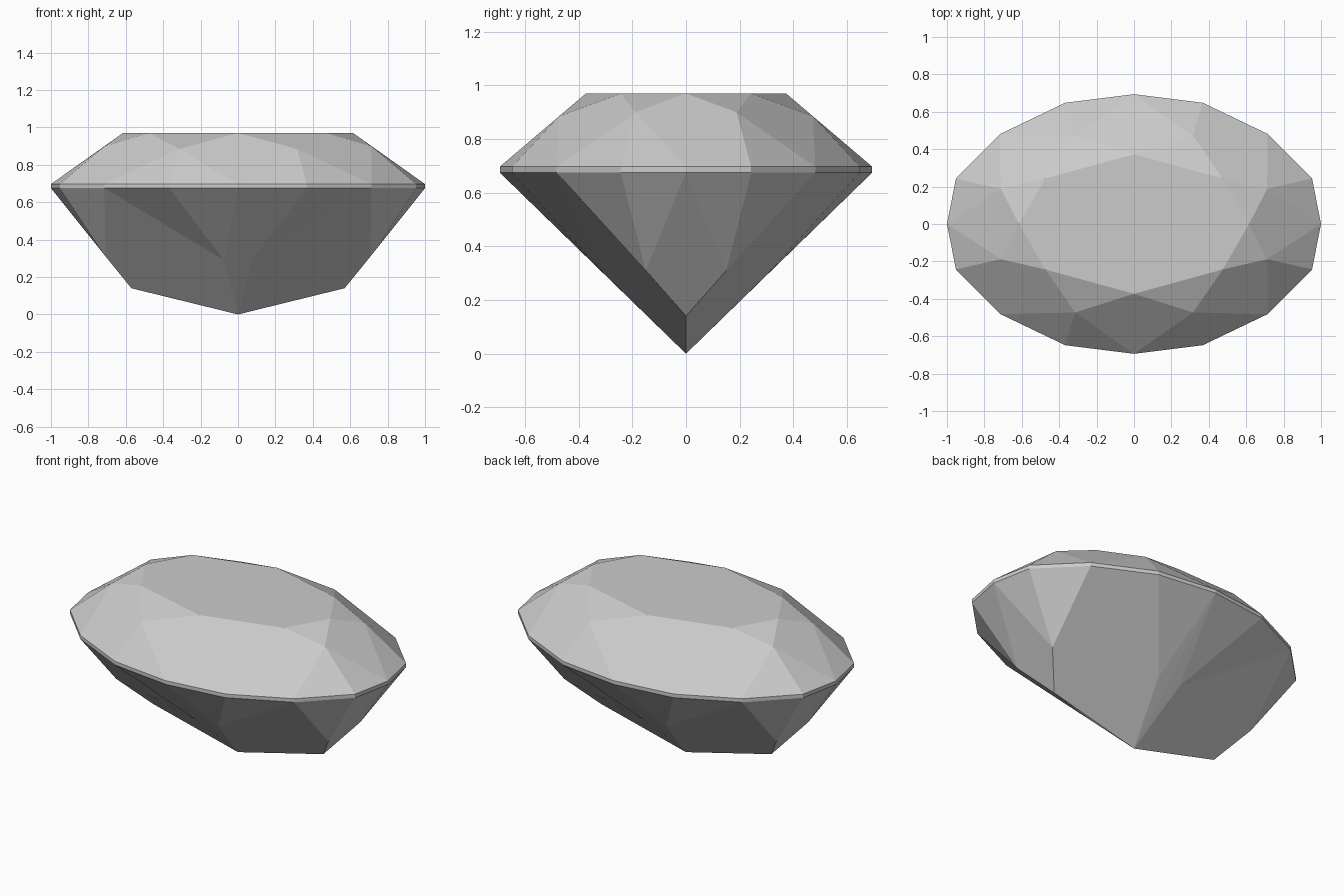
import bpy, bmesh

cube = bpy.data.objects.get("Cube")
if cube:
    bpy.data.objects.remove(cube, do_unlink=True)

# Material
stone = bpy.data.materials.new("pale grey stone")
stone.use_nodes = True
GREY = (0.6, 0.6, 0.6, 1.0)
stone.diffuse_color = GREY
stone.node_tree.nodes["Principled BSDF"].inputs["Base Color"].default_value = GREY

# Heights of the main levels
TABLE_Z, GIRDLE_TOP, GIRDLE_BOTTOM = 0.97, 0.697, 0.675

# Girdle outline of one quadrant, from the long end to the broad side
outline = [(1, 0), (0.952, 0.243), (0.714, 0.482), (0.368, 0.648), (0, 0.694)]

bm = bmesh.new()
upper = [bm.verts.new((x, y, GIRDLE_TOP)) for x, y in outline]
lower = [bm.verts.new((x, y, GIRDLE_BOTTOM)) for x, y in outline]

# Crown corners
table_mid = bm.verts.new((0, 0, TABLE_Z))
table_end = bm.verts.new((0.615, 0, TABLE_Z))
table_corner = bm.verts.new((0.475, 0.243, TABLE_Z))
table_side = bm.verts.new((0, 0.373, TABLE_Z))
star_end = bm.verts.new((0.712, 0.188, 0.9))
star_side = bm.verts.new((0.315, 0.473, 0.885))
end_top = upper[0]
side_top = upper[4]

# Pavilion corners
culet = bm.verts.new((0, 0, 0))
keel_end = bm.verts.new((0.57, 0, 0.14))
low_end = bm.verts.new((0.708, 0.15, 0.31))
low_side = bm.verts.new((0.075, 0.297, 0.29))

facets = [
    # Table, star facets and crown mains
    (table_mid, table_end, table_corner, table_side),
    (table_end, star_end, table_corner),
    (table_corner, star_side, table_side),
    (table_end, end_top, star_end),
    (table_corner, star_end, upper[2], star_side),
    (table_side, star_side, side_top),
    # Pavilion mains
    (keel_end, low_end, lower[0]),
    (culet, low_side, lower[2], low_end, keel_end),
    (culet, lower[4], low_side),
]
# Girdle band, with the upper and lower half facets along it
for i in range(4):
    facets.append((lower[i], lower[i + 1], upper[i + 1], upper[i]))
    facets.append((upper[i], upper[i + 1], star_end if i < 2 else star_side))
    facets.append((lower[i + 1], lower[i], low_end if i < 2 else low_side))
for corners in facets:
    bm.faces.new(corners)

# Mirror the quadrant to all four sides
for axis in "XY":
    bmesh.ops.mirror(bm, geom=bm.verts[:] + bm.edges[:] + bm.faces[:],
                     axis=axis, merge_dist=0.0001)
    bmesh.ops.remove_doubles(bm, verts=bm.verts[:], dist=0.0001)

# Join coplanar halves into whole facets
bmesh.ops.dissolve_limit(bm, angle_limit=0.005, verts=bm.verts[:], edges=bm.edges[:])
bmesh.ops.recalc_face_normals(bm, faces=bm.faces[:])

mesh = bpy.data.meshes.new("oval_cut_gem")
bm.to_mesh(mesh)
bm.free()
mesh.materials.append(stone)
gem = bpy.data.objects.new("oval_cut_gem", mesh)
bpy.context.collection.objects.link(gem)
